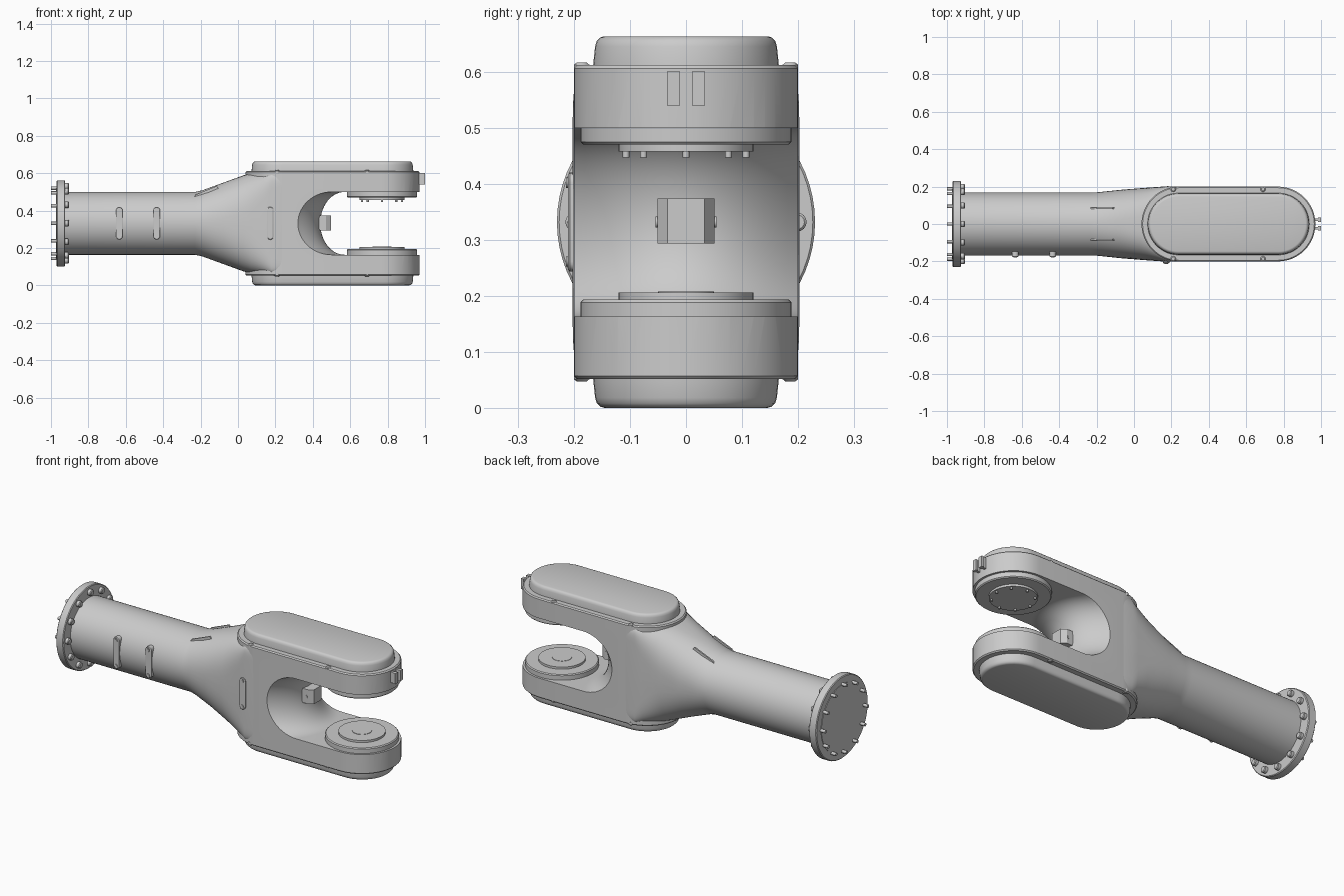
import bpy, bmesh
from math import sin, cos, pi, copysign
from mathutils import Vector

if "Cube" in bpy.data.objects:
    bpy.data.objects.remove(bpy.data.objects["Cube"])

ZC = 0.332  # height of the long axis


def loft(name, rings):
    """Closed solid through a list of equal-length point rings."""
    bm = bmesh.new()
    rows = [[bm.verts.new(p) for p in ring] for ring in rings]
    n = len(rows[0])
    for a, b in zip(rows, rows[1:]):
        for i in range(n):
            j = (i + 1) % n
            bm.faces.new((a[i], a[j], b[j], b[i]))
    bm.faces.new(rows[0][::-1])
    bm.faces.new(rows[-1])
    bmesh.ops.recalc_face_normals(bm, faces=bm.faces)
    me = bpy.data.meshes.new(name)
    bm.to_mesh(me)
    bm.free()
    ob = bpy.data.objects.new(name, me)
    bpy.context.collection.objects.link(ob)
    return ob


def stadium(x0, x1, r, z, n=24):
    right = [(x1 - r + r * sin(pi * i / n), -r * cos(pi * i / n), z) for i in range(n + 1)]
    left = [(x0 + r - r * sin(pi * i / n), r * cos(pi * i / n), z) for i in range(n + 1)]
    return right + left


def section(x, hy, hz, p=2, n=64):
    """Superellipse across the long axis."""
    f = lambda v: copysign(abs(v) ** (2 / p), v) if abs(v) > 1e-9 else 0
    return [(x, hy * f(cos(2 * pi * i / n)), ZC + hz * f(sin(2 * pi * i / n))) for i in range(n)]


def lathe(name, centre, axis, prof, n=16):
    """Turned part: prof is (distance along axis, radius)."""
    q = Vector((0, 0, 1)).rotation_difference(Vector(axis))
    return loft(name, [[Vector(centre) + q @ Vector((r * cos(2 * pi * i / n), r * sin(2 * pi * i / n), h))
                        for i in range(n)] for h, r in prof])


def box(name, x, y, z):
    return loft(name, [[(a, y[0], k), (b, y[0], k), (b, y[1], k), (a, y[1], k)]
                       for k, (a, b) in ((z[0], x), (z[1], x))])


# Round arm tube flaring into the fork
loft("arm_tube", [section(-0.93, 0.168, 0.168), section(-0.23, 0.168, 0.168),
                  section(-0.19, 0.17, 0.177, 2.05), section(-0.08, 0.182, 0.217, 2.3),
                  section(0.03, 0.191, 0.257, 2.9), section(0.07, 0.194, 0.268, 3.4),
                  section(0.14, 0.199, 0.274, 6), section(0.18, 0.202, 0.275, 12),
                  section(0.24, 0.1995, 0.274, 14)])

# Fork body with a saddle-shaped slot cut through it
fork = loft("fork_body", [stadium(0.04, 0.97, 0.2 + d, z) if d == 0 else stadium(0.04 - d, 0.97 + d, 0.2 + d, z)
                          for z, d in ((0.052, -0.006), (0.058, 0), (0.606, 0), (0.612, -0.006))])
rings = []
for k in range(23):
    y = -0.22 + 0.02 * k
    q = (y / 0.2) ** 2
    cx, a = 0.57 - 0.07 * q, 0.13 + 0.05 * q
    u = [(cx - a * cos(t), y, ZC + 0.168 * sin(t)) for t in [pi * (i / 28 - 0.5) for i in range(29)]]
    rings.append(u + [(1.2, y, ZC + 0.168), (1.2, y, ZC - 0.168)])
cutter = loft("slot_cutter", rings)
cutter.hide_render = True
mod = fork.modifiers.new("slot", 'BOOLEAN')
mod.operation, mod.object, mod.solver = 'DIFFERENCE', cutter, 'EXACT'
bpy.context.view_layer.objects.active = fork
bpy.ops.object.modifier_apply(modifier=mod.name)
bpy.data.objects.remove(cutter)

# Parts mirrored on the upper and lower fork arms
for side, s in (("upper", 1), ("lower", -1)):
    up = lambda d: ZC + s * d
    loft(side + "_cover", [stadium(0.072 + i, 0.938 - i, 0.166 - i, up(h)) for h, i in
                           ((0.27, 0), (0.285, 0.001), (0.313, 0.004), (0.323, 0.007), (0.329, 0.013), (0.331, 0.02))])
    lathe(side + "_joint_disc", (0.77, 0, ZC), (0, 0, s),
          [(0.2, 0.188), (0.143, 0.188), (0.138, 0.183)], 64)
    lathe(side + "_joint_pad", (0.77, 0, ZC), (0, 0, s), [(0.15, 0.12), (0.126, 0.12)], 48)
    for x in (0.21, 0.69):
        for y in (-0.186, 0.186):
            lathe(side + "_cover_bolt", (x, y, ZC), (0, 0, s),
                  [(0.265, 0.014), (0.28, 0.014), (0.284, 0.009)])

# Pins under the upper joint pad
for i in range(8):
    t = pi * i / 4
    lathe("joint_pin", (0.77 + 0.107 * cos(t), 0.107 * sin(t), 0.447), (0, 0, 1), [(0, 0.006), (0.03, 0.006)], 12)

# Raised centre ring on the lower pad
lathe("lower_pad_centre", (0.77, 0, 0.2), (0, 0, 1), [(0, 0.05), (0.008, 0.05)], 32)

# End flange with bolts on the inside and pins on the outside
lathe("end_flange", (-0.97, 0, ZC), (1, 0, 0), [(0, 0.226), (0.004, 0.23), (0.042, 0.23), (0.046, 0.226)], 64)
lathe("end_plate", (-0.973, 0, ZC), (1, 0, 0), [(0, 0.188), (0.02, 0.188)], 64)
for i in range(12):
    t = 2 * pi * i / 12
    y, z = 0.198 * cos(t), ZC + 0.198 * sin(t)
    lathe("flange_bolt", (-0.93, y, z), (1, 0, 0), [(0, 0.017), (0.022, 0.017), (0.026, 0.013)])
    y, z = 0.188 * cos(t), ZC + 0.188 * sin(t)
    lathe("flange_pin", (-1.0, y, z), (1, 0, 0), [(0, 0.009), (0.04, 0.009)], 12)

# Sensor block in the crotch of the fork, with chamfered corners and a lug on each side
block = [(0.42, -0.051), (0.47, -0.051), (0.496, -0.033), (0.496, 0.033), (0.47, 0.051), (0.42, 0.051)]
loft("crotch_block", [[(x, y, z) for x, y in block] for z in (0.294, 0.374)])
for s in (-1, 1):
    lathe("block_screw", (0.458, s * 0.05, ZC), (0, s, 0), [(0, 0.01), (0.004, 0.01)])

# Clips on the tip of the upper arm
for s in (-1, 1):
    y = sorted((s * 0.011, s * 0.034))
    box("tip_clip_web", (0.955, 0.99), (y[0] + 0.005, y[1] - 0.005), (0.54, 0.6))
    box("tip_clip_cap", (0.985, 1.0), y, (0.54, 0.6))

# Cable tie bars on the front side
for x, y in ((-0.635, -0.166), (-0.435, -0.166), (0.172, -0.2)):
    bar = [(-v, u) for u, v, _ in stadium(-0.088, 0.088, 0.018, 0, 10)]
    loft("side_bar", [[(x + a * k, yy, ZC + b * (1 if k == 1 else 0.97)) for a, b in bar]
                      for yy, k in ((y + 0.02, 1), (y - 0.007, 1), (y - 0.01, 0.75))])
    for dz in (-0.07, 0.07):
        lathe("bar_screw", (x, y - 0.008, ZC + dz), (0, -1, 0), [(0, 0.009), (0.006, 0.009)], 12)

# Small fins where the tube starts to flare
for s in (-1, 1):
    prof = [(-0.235, 0.474), (-0.225, 0.486), (-0.115, 0.531), (-0.1, 0.515)]
    loft("shoulder_fin", [[(x, s * y, z) for x, z in prof] for y in (0.081, 0.089)])

# Smooth round surfaces, keep hard edges
bpy.ops.object.select_all(action='SELECT')
bpy.context.view_layer.objects.active = fork
bpy.ops.object.shade_smooth_by_angle(angle=0.55)
